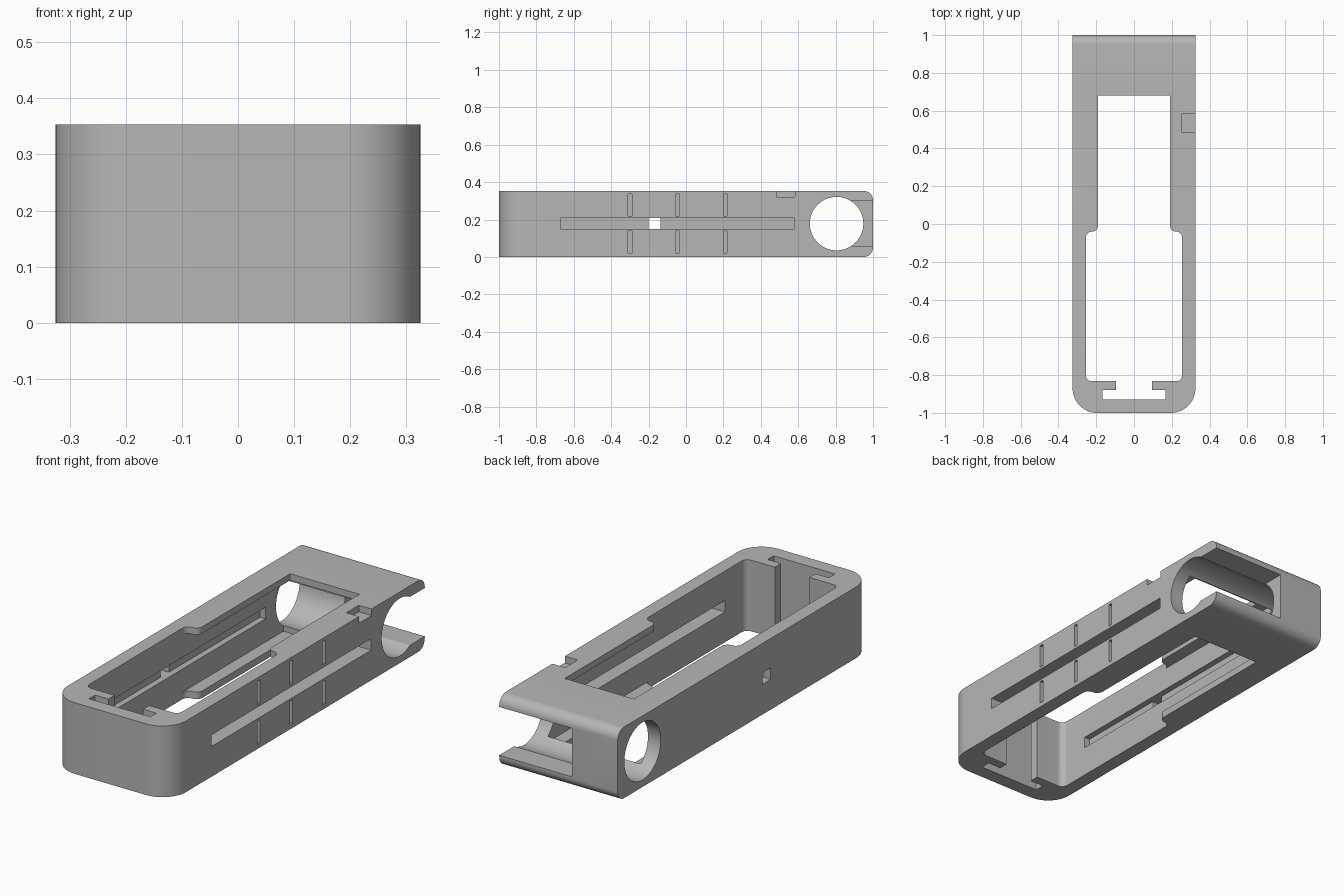
import bpy, bmesh
from math import pi
from mathutils import Matrix, Vector

cube = bpy.data.objects.get("Cube")
if cube:
    bpy.data.objects.remove(cube, do_unlink=True)

W, L, H = 0.325, 1.0, 0.353      # half width, half length, height
MID = 0.178                      # height of the centre line

grey = bpy.data.materials.new("plain_grey")
grey.use_nodes = True
grey.diffuse_color = (0.47, 0.47, 0.47, 1)
grey.node_tree.nodes["Principled BSDF"].inputs["Base Color"].default_value = (0.47, 0.47, 0.47, 1)


def make_object(name, bm):
    bmesh.ops.recalc_face_normals(bm, faces=bm.faces[:])
    mesh = bpy.data.meshes.new(name)
    bm.to_mesh(mesh)
    bm.free()
    mesh.materials.append(grey)
    obj = bpy.data.objects.new(name, mesh)
    bpy.context.collection.objects.link(obj)
    return obj


def box_mesh(x, y, z):
    """Box between pairs of limits on each axis."""
    bm = bmesh.new()
    size = [b - a for a, b in (x, y, z)]
    centre = Vector([(a + b) / 2 for a, b in (x, y, z)])
    bmesh.ops.create_cube(bm, size=1, matrix=Matrix.Translation(centre) @ Matrix.Diagonal((*size, 1)))
    return bm


def bevel_edges(bm, rule, radius, segments):
    edges = [e for e in bm.edges if rule(*(v.co for v in e.verts))]
    bmesh.ops.bevel(bm, geom=edges, offset=radius, segments=segments, profile=0.5, affect='EDGES')


# Main body: round upright front corners, round top and bottom back edges
bm = box_mesh((-W, W), (-L, L), (0, H))
bevel_edges(bm, lambda a, b: a.y < -0.9 and b.y < -0.9 and abs(a.z - b.z) > 0.1, 0.13, 16)
bevel_edges(bm, lambda a, b: a.y > 0.9 and b.y > 0.9 and abs(a.x - b.x) > 0.1, 0.05, 10)
body = make_object("holder_body", bm)
bpy.context.view_layer.objects.active = body
body.select_set(True)


def cut(name, bm):
    """Subtract a cutter from the body and discard it."""
    cutter = make_object(name, bm)
    cutter.hide_render = True
    mod = body.modifiers.new(name, 'BOOLEAN')
    mod.operation, mod.solver, mod.object = 'DIFFERENCE', 'EXACT', cutter
    bpy.ops.object.modifier_apply(modifier=name)
    bpy.data.objects.remove(cutter, do_unlink=True)


def cut_box(name, x, y, z):
    cut(name, box_mesh(x, y, z))


# Stepped window running through top and bottom
half = [(0.19, 0.68), (0.19, -0.04), (0.255, -0.04), (0.255, -0.832)]
outline = half + [(-x, y) for x, y in reversed(half)]
bm = bmesh.new()
face = bm.faces.new([bm.verts.new((x, y, -0.1)) for x, y in outline])
out = bmesh.ops.extrude_face_region(bm, geom=[face])
bmesh.ops.translate(bm, verts=[g for g in out["geom"] if isinstance(g, bmesh.types.BMVert)], vec=(0, 0, 0.6))
bevel_edges(bm, lambda a, b: abs(a.z - b.z) > 0.1 and a.y < 0.5, 0.032, 8)
cut("window_cutter", bm)

# Wider inner cavity, leaving thin top and bottom ledges
cut_box("cavity_cutter", (-0.255, 0.255), (-0.15, 0.72), (0.035, 0.32))

# Slide-in pocket behind the front wall
cut_box("pocket_cutter", (-0.168, 0.168), (-0.928, -0.88), (-0.1, 0.5))
cut_box("pocket_mouth_cutter", (-0.095, 0.095), (-0.9, -0.8), (-0.1, 0.5))

# Round cross hole and the opening from it to the back
bm = bmesh.new()
bmesh.ops.create_cone(bm, cap_ends=True, segments=64, radius1=0.143, radius2=0.143, depth=1,
                      matrix=Matrix.Translation((0, 0.805, MID)) @ Matrix.Rotation(pi / 2, 4, 'Y'))
cut("cross_hole_cutter", bm)
cut_box("back_opening_cutter", (-0.075, 0.5), (0.82, 1.2), (0.058, 0.298))

# Long side slot, its matching inner groove and a small square hole
cut_box("side_slot_cutter", (0.2, 0.5), (-0.67, 0.58), (0.15, 0.207))
cut_box("inner_groove_cutter", (-0.285, -0.2), (-0.67, 0.58), (0.15, 0.207))
cut_box("square_hole_cutter", (-0.5, -0.2), (-0.2, -0.135), (0.15, 0.207))

# Edge notch and shallow upright slits
cut_box("notch_cutter", (0.255, 0.5), (0.485, 0.583), (0.32, 0.5))
for i, y in enumerate((-0.3, -0.045, 0.21)):
    for j, z in enumerate((0.022, 0.22)):
        cut_box(f"slit_cutter_{i}_{j}", (0.3, 0.5), (y - 0.01, y + 0.01), (z, z + 0.117))

bpy.ops.object.shade_smooth_by_angle(angle=pi / 6)
